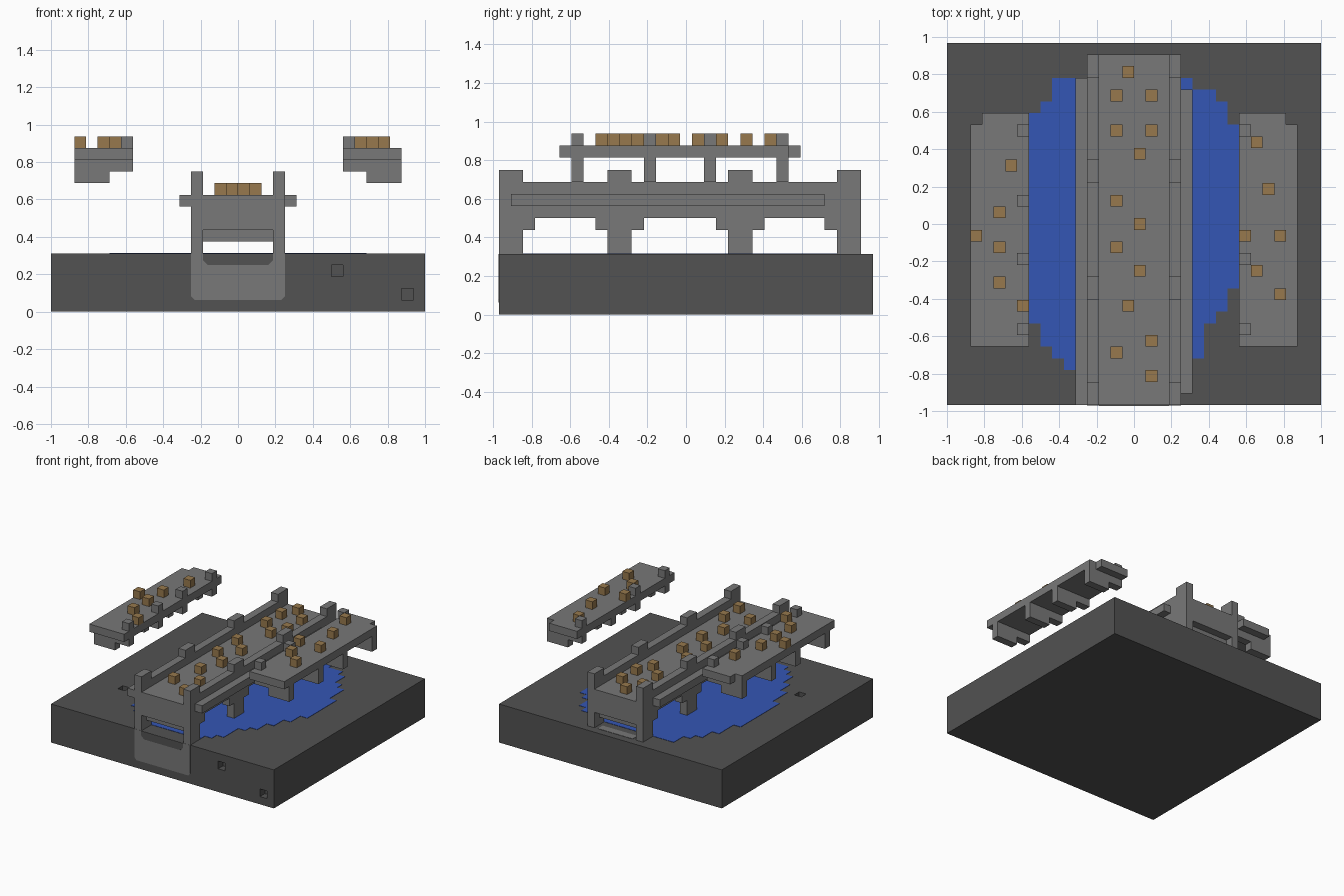
import bpy, bmesh
from mathutils import Vector

U = 0.0625                      # one grid cell
old = bpy.data.objects.get("Cube")
if old:
    bpy.data.objects.remove(old, do_unlink=True)


def material(name, rgb):
    m = bpy.data.materials.new(name)
    m.use_nodes = True
    m.diffuse_color = (*rgb, 1)
    bsdf = next(n for n in m.node_tree.nodes if n.type == 'BSDF_PRINCIPLED')
    bsdf.inputs["Base Color"].default_value = (*rgb, 1)
    return m


DARK = material("dark_ground", (0.085, 0.085, 0.085))
STONE = material("grey_stone", (0.188, 0.188, 0.188))
BROWN = material("brown_crate", (0.31, 0.19, 0.075))
BLUE = material("blue_water", (0.034, 0.093, 0.46))


def pos(i, j, k):
    """Grid cell corner to model position."""
    return Vector((i * U - 1, (j - 15.5) * U, k * U))


def finish(name, bm, mat):
    bmesh.ops.recalc_face_normals(bm, faces=bm.faces)
    mesh = bpy.data.meshes.new(name)
    bm.to_mesh(mesh)
    bm.free()
    mesh.materials.append(mat)
    ob = bpy.data.objects.new(name, mesh)
    bpy.context.collection.objects.link(ob)
    return ob


def boxes(name, mat, ranges):
    """Boxes given as (i0, i1, j0, j1, k0, k1) in grid cells."""
    bm = bmesh.new()
    for i0, i1, j0, j1, k0, k1 in ranges:
        lo, hi = pos(i0, j0, k0), pos(i1, j1, k1)
        for v in bmesh.ops.create_cube(bm, size=1)['verts']:
            v.co = (lo + hi) / 2 + v.co * (hi - lo)
    return finish(name, bm, mat)


def prism(name, mat, points, offset):
    """Extrude a closed outline of grid points by an offset in cells."""
    bm = bmesh.new()
    face = bm.faces.new([bm.verts.new(pos(*p)) for p in points])
    ext = bmesh.ops.extrude_face_region(bm, geom=[face])
    verts = [g for g in ext['geom'] if isinstance(g, bmesh.types.BMVert)]
    bmesh.ops.translate(bm, verts=verts, vec=Vector(offset) * U)
    return finish(name, bm, mat)


def crates(name, cells, k):
    boxes(name, BROWN, [(i, i + 1, j, j + 1, k, k + 1) for i, j in cells])


# Ground block with three small pits
ground = boxes("ground_block", DARK, [(0, 32, 0, 31, 0, 5)])
pits = boxes("pit_cutter", DARK, [(24, 25, -1, 1, 3, 4), (30, 31, -1, 1, 1, 2),
                                  (4, 5, 8, 9, 4, 6)])
pits.hide_render = True
mod = ground.modifiers.new("pits", 'BOOLEAN')
mod.operation, mod.object, mod.solver = 'DIFFERENCE', pits, 'EXACT'
bpy.context.view_layer.objects.active = ground
bpy.ops.object.modifier_apply(modifier=mod.name)
bpy.data.objects.remove(pits, do_unlink=True)

# Water: first and last row of each column, as one stepped outline
first = [12, 9, 7, 5, 4, 3, 3] + [2] * 8 + [3, 4, 7, 8, 10, 12, 14]
last = [20, 23, 25, 26] + [28] * 12 + [27, 27, 26, 24, 23, 20]
near = [p for c, j in enumerate(first) for p in ((c + 5, j), (c + 6, j))]
far = [p for c, j in enumerate(last) for p in ((c + 5, j), (c + 6, j))]
outline = []
for p in near + far[::-1]:
    if not outline or outline[-1] != p:
        outline.append(p)
prism("water_surface", BLUE, [(i, j, 4.98) for i, j in outline], (0, 0, 0.06))


# Painted stone panel and dark sill on the front of the ground
def front_panel(name, mat, i0, i1, k0, k1, c, j):
    pts = [(i0, k1), (i0, k0 + c), (i0 + c, k0), (i1 - c, k0), (i1, k0 + c), (i1, k1)]
    prism(name, mat, [(i, j, k) for i, k in pts], (0, 0.05, 0))


front_panel("front_panel", STONE, 12, 20, 1, 5, 0.3, -0.03)
front_panel("front_sill", DARK, 13, 19, 4, 5, 0.4, -0.06)
boxes("back_sill", STONE, [(13.5, 18.5, 29, 30, 4.98, 5.04)])

# Bridge side walls with stepped arches, rail and raised posts
bays = [(2, 9), (11, 19), (21, 28)]
wall = [(0, 5)]
for a, b in bays:
    wall += [(a, 5), (a, 7), (a + 1, 7), (a + 1, 8),
             (b - 1, 8), (b - 1, 7), (b, 7), (b, 5)]
wall += [(30, 5), (30, 12)]
for a, b in reversed(bays):
    wall += [(b, 12), (b, 11), (a, 11), (a, 12)]
wall.append((0, 12))
for side, i in (("right", 12), ("left", 19)):
    prism(side + "_bridge_wall", STONE, [(i, j, k) for j, k in wall], (1, 0, 0))

# Bridge deck, end walls and side ledges
boxes("bridge_deck", STONE, [(13, 19, 0, 30, 8, 10)])
boxes("bridge_end_walls", STONE, [(13, 19, 0, 1, 7, 8), (13, 19, 1, 2, 6, 8),
                                  (13, 19, 28, 29, 6, 8), (13, 19, 29, 30, 7, 8)])
boxes("right_ledge", STONE, [(11, 12, 0, 28, 9, 10)])
boxes("left_ledge", STONE, [(20, 21, 1, 27, 9, 10)])
crates("bridge_crates", [(15, 28), (14, 26), (17, 26), (14, 23), (17, 23), (16, 21),
                         (14, 17), (16, 15), (14, 13), (16, 11), (15, 8), (17, 5),
                         (14, 4), (17, 2)], 10)


# Raised side platforms: notched deck, stepped brackets, inner posts
def platform(side, flip, posts):
    def span(a, b):
        return (32 - b, 32 - a) if flip else (a, b)
    boxes(side + "_platform_deck", STONE, [(*span(2, 3), 5, 24, 13, 14),
                                           (*span(3, 7), 5, 25, 13, 14)])
    brackets = []
    for j in (6, 12, 17, 23):
        brackets += [(*span(2, 7), j, j + 1, 12, 13), (*span(2, 5), j, j + 1, 11, 12)]
    boxes(side + "_platform_brackets", STONE, brackets)
    boxes(side + "_platform_posts", STONE,
          [(*span(6, 7), j, j + 1, 14, 15) for j in posts])


platform("right", False, (6, 12, 17, 23))
platform("left", True, (6, 12, 23))
crates("right_platform_crates", [(5, 20), (4, 16), (2, 14), (4, 13), (4, 10), (6, 8)], 14)
crates("left_platform_crates", [(26, 22), (27, 18), (28, 14), (25, 14), (26, 11),
                                (28, 9)], 14)
